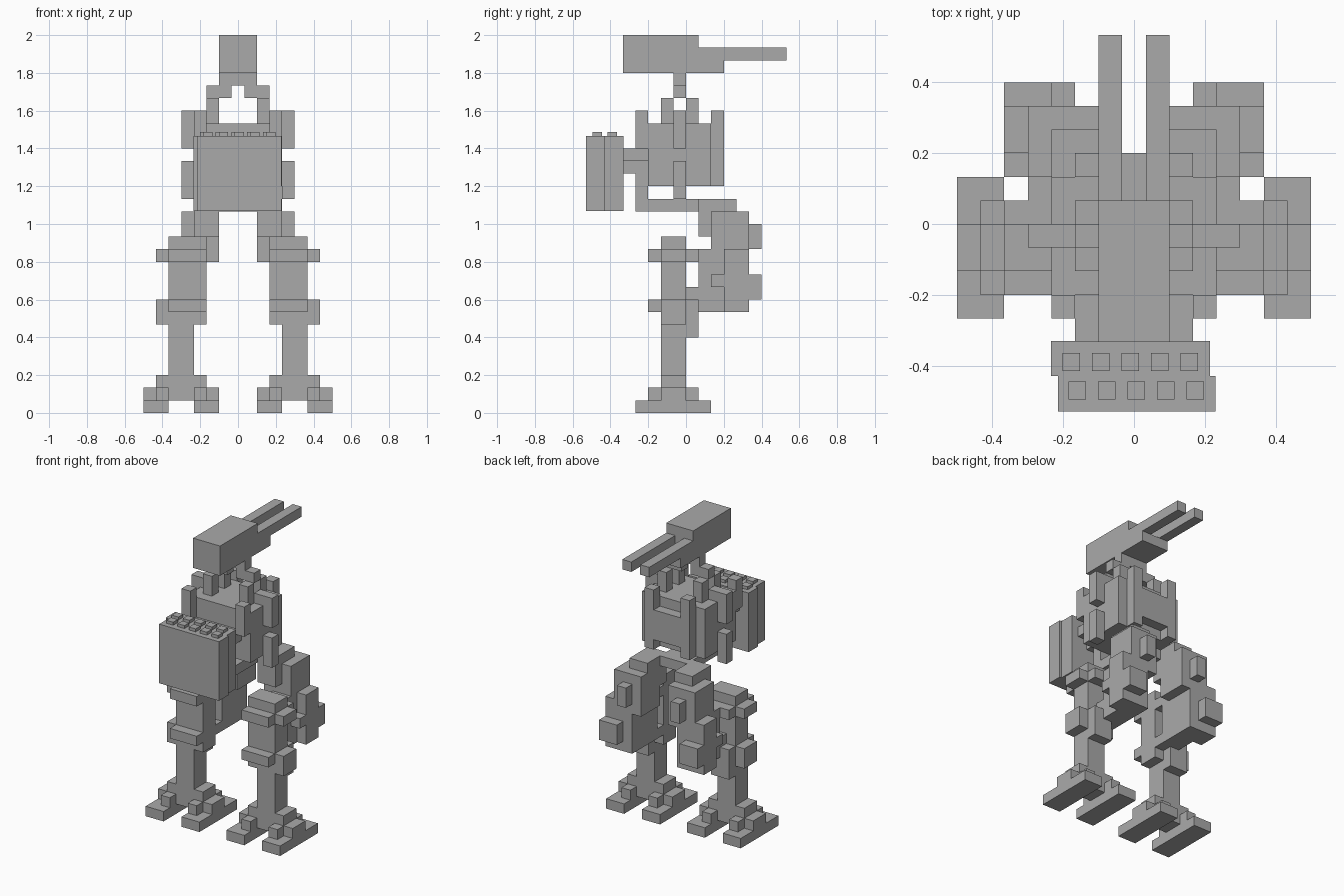
import bpy

if "Cube" in bpy.data.objects:
    bpy.data.objects.remove(bpy.data.objects["Cube"])

U = 1 / 15  # block module

grey = bpy.data.materials.new("plain grey")
grey.use_nodes = True
COLOUR = (0.4, 0.4, 0.4, 1)
grey.diffuse_color = COLOUR
grey.node_tree.nodes["Principled BSDF"].inputs["Base Color"].default_value = COLOUR


def block(name, x, y, z):
    """Box from (low, high) ranges in metres."""
    mid = [(a + b) / 2 for a, b in (x, y, z)]
    bpy.ops.mesh.primitive_cube_add(size=1, location=mid)
    ob = bpy.context.object
    ob.name = name
    ob.scale = [b - a for a, b in (x, y, z)]
    bpy.ops.object.transform_apply(location=False, rotation=False, scale=True)
    ob.data.materials.append(grey)


def centre(name, half, y, z):
    """Centred box in block modules."""
    block(name, (-half * U, half * U), [v * U for v in y], [v * U for v in z])


def pair(name, x, y, z):
    """Mirrored left and right boxes in block modules."""
    y, z = [v * U for v in y], [v * U for v in z]
    block("left_" + name, (x[0] * U, x[1] * U), y, z)
    block("right_" + name, (-x[1] * U, -x[0] * U), y, z)


# Head with twin barrels
centre("head", 1.5, (-5, 1), (27, 30))
centre("barrel_mount", 1.5, (1, 3), (27, 28))
pair("barrel", (0.5, 1.5), (1, 8), (28, 29))

# Neck yoke
centre("neck", 1.5, (-1, 0), (26, 27))
pair("yoke_arm", (0.5, 2.5), (-1, 0), (25, 26))
pair("yoke_front_post", (1.5, 2.5), (-2, -1), (22, 25))
pair("yoke_back_post", (1.5, 2.5), (0, 1), (22, 25))

# Torso
centre("torso", 3.5, (-3, 2), (18, 23))
centre("back_plate", 2.5, (2, 3), (19, 22))
pair("back_post", (1.5, 2.5), (2, 3), (18, 24))
pair("chest_post", (2.5, 3.5), (-4, -3), (21, 24))
pair("shoulder_bridge", (2.5, 4.5), (-1, 0), (23, 24))
pair("upper_side_plate", (3.5, 4.5), (-1, 0), (21, 24))
pair("lower_side_plate", (3.5, 4.5), (-1, 0), (17, 20))

# Launcher arm and its two offset racks
centre("launcher_arm", 2.5, (-5, -3), (20, 21))
centre("launcher_arm_lower", 1.5, (-5, -3), (19, 20))
centre("chest_strut", 1.5, (-4, -3), (16, 19))
block("front_rack", (-0.215, 0.23), (-0.53, -0.43), (1.07, 1.467))
block("rear_rack", (-0.235, 0.215), (-0.43, -0.33), (1.07, 1.467))
for row, x0, y0 in (("front", -0.16, -0.47), ("rear", -0.177, -0.39)):
    for i in range(5):
        x = x0 + i * 0.0833
        block(f"{row}_rack_stud_{i + 1}", (x - 0.025, x + 0.025),
              (y0 - 0.025, y0 + 0.025), (1.467, 1.487))

# Hips
centre("waist_column", 1.5, (-1, 0), (17, 18))
centre("hip_plate", 1.5, (-4, 2), (16, 17))
pair("hip_bar", (1.5, 3.5), (1, 4), (16, 17))

# Thighs
pair("thigh_mount", (1.5, 3.5), (1, 2), (14, 16))
pair("upper_thigh", (1.5, 3.5), (2, 5), (12, 16))
pair("thigh_side", (3.5, 4.5), (2, 5), (12, 16))
pair("lower_thigh", (2.5, 4.5), (1, 5), (8, 13))
pair("thigh_plate", (3.5, 5.5), (3, 5), (8, 13))
pair("thigh_upper_bump", (2.5, 3.5), (5, 6), (13, 15))
pair("thigh_lower_bump", (3.5, 5.5), (3, 6), (9, 11))
pair("thigh_stud", (4.5, 5.5), (2, 3), (10, 11))

# Shins and collars
pair("shin", (3.5, 5.5), (-2, 0), (1, 14))
pair("shin_inner", (2.5, 3.5), (-2, 0), (9, 14))
pair("knee_link", (3.5, 4.5), (0, 1), (8, 10))
pair("calf", (3.5, 5.5), (0, 1), (6, 8))
for name, z in (("upper_collar", (12, 13)), ("lower_collar", (8, 9))):
    pair(name + "_bar", (2.5, 5.5), (-3, 1), z)
    pair(name + "_outer", (5.5, 6.5), (-2, 0), z)
pair("collar_outer_tab", (5.5, 6.5), (-2, 0), (7, 8))
pair("collar_inner_tab", (2.5, 3.5), (-2, 0), (7, 9))

# Feet
pair("ankle", (2.5, 6.5), (-2, 0), (2, 3))
pair("foot_bridge", (1.5, 7.5), (-2, 0), (1, 2))
for side, sole, ridge in (("inner", (1.5, 3.5), (2.5, 3.5)),
                          ("outer", (5.5, 7.5), (5.5, 6.5))):
    pair(side + "_sole", sole, (-4, 2), (0, 1))
    pair(side + "_foot_ridge", ridge, (-3, 1), (1, 2))
